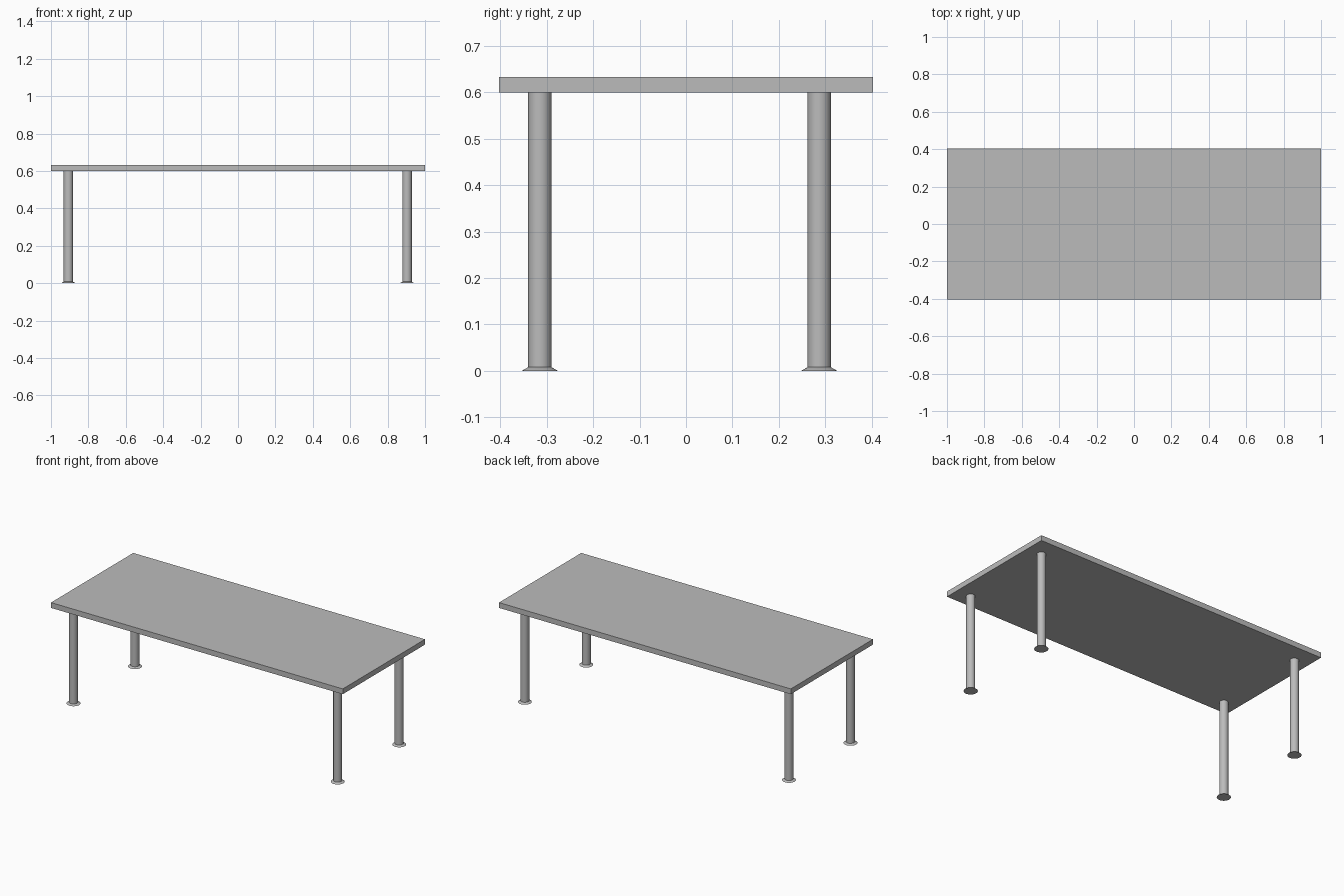
import bpy
import bmesh
import math

cube = bpy.data.objects.get("Cube")
if cube:
    bpy.data.objects.remove(cube, do_unlink=True)

GREY = (0.5, 0.5, 0.5, 1.0)
grey = bpy.data.materials.new("plain grey")
grey.use_nodes = True
grey.diffuse_color = GREY
grey.node_tree.nodes["Principled BSDF"].inputs["Base Color"].default_value = GREY

TOP_Z, UNDERSIDE_Z = 0.633, 0.60
LEG_RADIUS, FOOT_RADIUS, FOOT_HEIGHT = 0.025, 0.039, 0.008


def add_cylinder(name, x, y, z0, z1, r0, r1):
    bpy.ops.mesh.primitive_cone_add(vertices=32, radius1=r0, radius2=r1,
                                    depth=z1 - z0, location=(x, y, (z0 + z1) / 2))
    obj = bpy.context.object
    obj.name = name
    obj.data.materials.append(grey)
    bpy.ops.object.shade_smooth_by_angle(angle=math.radians(30))


# Table top: a thin rectangular slab
bpy.ops.mesh.primitive_cube_add(size=1, location=(0, 0, (TOP_Z + UNDERSIDE_Z) / 2))
top = bpy.context.object
top.name = "table_top"
top.dimensions = (2.0, 0.805, TOP_Z - UNDERSIDE_Z)
bpy.ops.object.transform_apply(location=False, rotation=False, scale=True)
top.data.materials.append(grey)

# Round legs, each standing on a flared foot
for side, x in (("left", 0.904), ("right", -0.907)):
    for end, y in (("front", -0.315), ("back", 0.287)):
        add_cylinder(f"{end}_{side}_leg", x, y, FOOT_HEIGHT, UNDERSIDE_Z,
                     LEG_RADIUS, LEG_RADIUS)
        add_cylinder(f"{end}_{side}_foot", x, y, 0, FOOT_HEIGHT,
                     FOOT_RADIUS, LEG_RADIUS)
